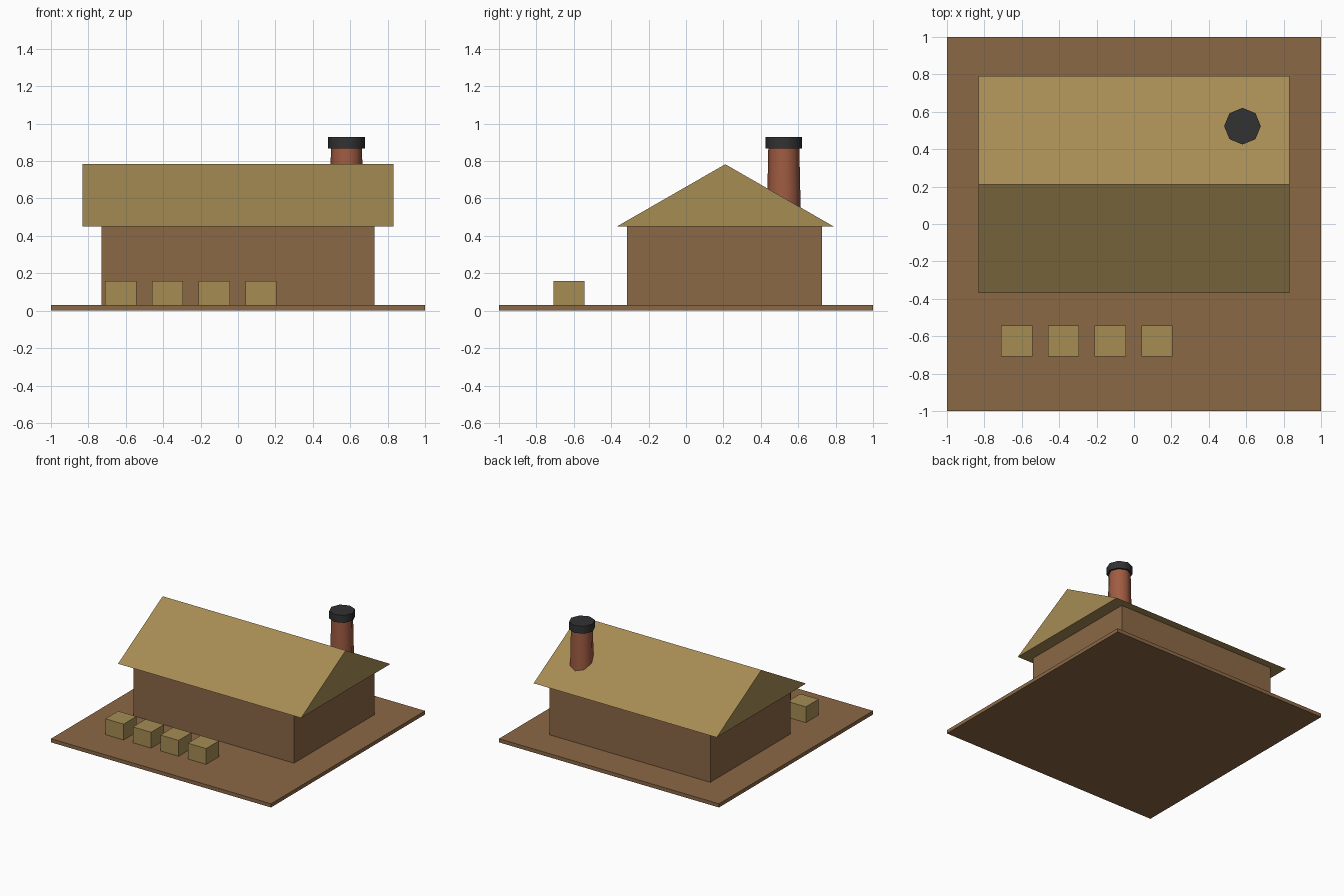
import bpy, bmesh, math

if "Cube" in bpy.data.objects:
    bpy.data.objects.remove(bpy.data.objects["Cube"])


def material(name, rgb):
    m = bpy.data.materials.new(name)
    lin = [((c / 255 + 0.055) / 1.055) ** 2.4 for c in rgb]
    m.diffuse_color = (*lin, 1)
    m.use_nodes = True
    m.node_tree.nodes["Principled BSDF"].inputs["Base Color"].default_value = m.diffuse_color
    return m


wood = material("brown wood", (139, 104, 70))
straw = material("straw", (166, 140, 84))
brick = material("red brick", (160, 92, 66))
iron = material("dark iron", (50, 50, 52))


def box(name, x, y, z, mat):
    """Box from (min, max) ranges."""
    mid = [(a + b) / 2 for a, b in (x, y, z)]
    bpy.ops.mesh.primitive_cube_add(size=1, location=mid)
    ob = bpy.context.object
    ob.name = name
    ob.scale = [b - a for a, b in (x, y, z)]
    bpy.ops.object.transform_apply(location=False, rotation=False, scale=True)
    ob.data.materials.append(mat)
    return ob


def column(name, r1, r2, z, mat):
    """Eight-sided column with corners on the axes."""
    bpy.ops.mesh.primitive_cone_add(vertices=8, radius1=r1, radius2=r2, depth=z[1] - z[0],
                                    location=(0.58, 0.523, sum(z) / 2))
    ob = bpy.context.object
    ob.name = name
    ob.data.materials.append(mat)
    bpy.ops.object.shade_smooth_by_angle(angle=math.radians(50))
    return ob


# Ground slab and house walls
box("ground_slab", (-1, 1), (-1, 1), (0, 0.03), wood)
box("house_walls", (-0.73, 0.73), (-0.315, 0.727), (0.03, 0.45), wood)

# Gabled roof: triangular profile extruded along x
bm = bmesh.new()
profile = [(-0.37, 0.45), (0.79, 0.45), (0.21, 0.783)]
face = bm.faces.new([bm.verts.new((-0.832, y, z)) for y, z in profile])
ext = bmesh.ops.extrude_face_region(bm, geom=[face])
bmesh.ops.translate(bm, vec=(1.664, 0, 0),
                    verts=[g for g in ext["geom"] if isinstance(g, bmesh.types.BMVert)])
bmesh.ops.recalc_face_normals(bm, faces=bm.faces)
mesh = bpy.data.meshes.new("roof")
bm.to_mesh(mesh)
bm.free()
mesh.materials.append(straw)
bpy.context.collection.objects.link(bpy.data.objects.new("roof", mesh))

# Chimney and its cap
column("chimney", 0.092, 0.083, (0.45, 0.87), brick)
column("chimney_cap", 0.098, 0.098, (0.867, 0.928), iron)

# Row of crates in front of the house
for i in range(4):
    x = -0.71 + 0.25 * i
    box(f"crate_{i + 1}", (x, x + 0.166), (-0.708, -0.542), (0.03, 0.16), straw)
